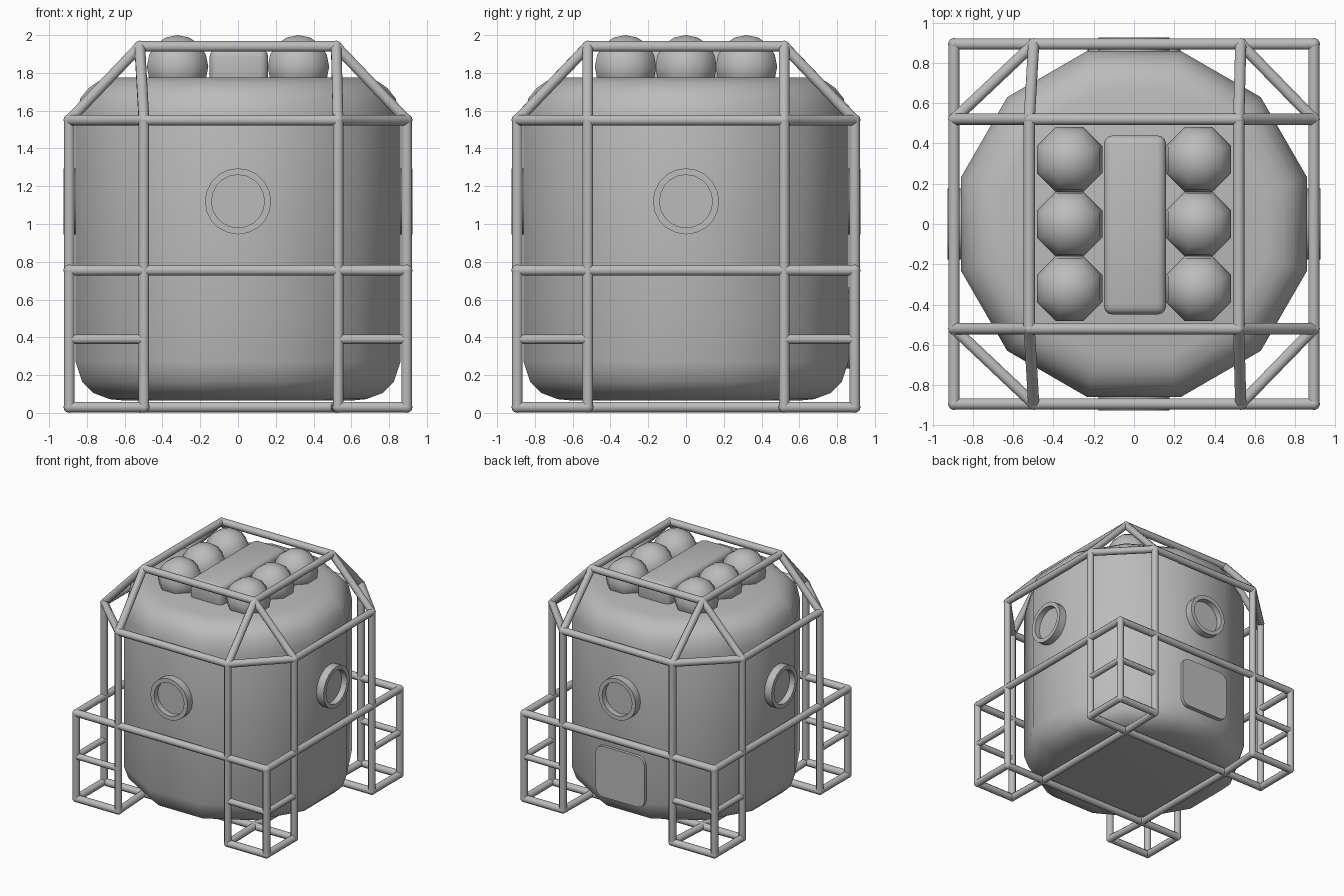
import bpy, bmesh, math
from mathutils import Vector, Matrix

if "Cube" in bpy.data.objects:
    bpy.data.objects.remove(bpy.data.objects["Cube"])

grey = bpy.data.materials.new("light_grey")
grey.diffuse_color = (0.5, 0.5, 0.5, 1)
grey.use_nodes = True
grey.node_tree.nodes["Principled BSDF"].inputs["Base Color"].default_value = grey.diffuse_color


def finish(name, bm, angle=45):
    bmesh.ops.recalc_face_normals(bm, faces=bm.faces)
    me = bpy.data.meshes.new(name)
    bm.to_mesh(me)
    bm.free()
    ob = bpy.data.objects.new(name, me)
    bpy.context.collection.objects.link(ob)
    me.materials.append(grey)
    bpy.ops.object.select_all(action='DESELECT')
    ob.select_set(True)
    bpy.context.view_layer.objects.active = ob
    bpy.ops.object.shade_smooth_by_angle(angle=math.radians(angle))
    return ob


def lathe(bm, profile, n, start=0.0, closed=False, matrix=Matrix()):
    rings = []
    for r, z in profile:
        rings.append([bm.verts.new(matrix @ Vector((r * math.cos(start + 2 * math.pi * i / n),
                                                    r * math.sin(start + 2 * math.pi * i / n), z)))
                      for i in range(n)])
    pairs = list(zip(rings, rings[1:]))
    if closed:
        pairs.append((rings[-1], rings[0]))
    else:
        bm.faces.new(rings[0][::-1])
        bm.faces.new(rings[-1])
    for a, b in pairs:
        for i in range(n):
            j = (i + 1) % n
            bm.faces.new((a[i], a[j], b[j], b[i]))


def rounded_box(name, size, centre, radius, segments, edge_rule=lambda d: True):
    bm = bmesh.new()
    bmesh.ops.create_cube(bm, size=1, matrix=Matrix.Translation(centre) @ Matrix.Diagonal((*size, 1)))
    edges = [e for e in bm.edges if edge_rule((e.verts[0].co - e.verts[1].co).normalized())]
    bmesh.ops.bevel(bm, geom=edges, offset=radius, segments=segments, profile=0.5, affect='EDGES')
    return finish(name, bm)


# Twelve-sided cabin with rounded shoulders (profile is distance to the flats)
profile = [(0.60, 0.065), (0.68, 0.073), (0.765, 0.105), (0.825, 0.165), (0.86, 0.27),
           (0.86, 1.55), (0.835, 1.665), (0.79, 1.72), (0.74, 1.755), (0.66, 1.775)]
bm = bmesh.new()
k = 1 / math.cos(math.pi / 12)
lathe(bm, [(r * k, z) for r, z in profile], 12, math.pi / 12)
finish("cabin", bm)

# Portholes on all four sides
for i, side in enumerate(("right", "back", "left", "front")):
    m = (Matrix.Rotation(i * math.pi / 2, 4, 'Z') @ Matrix.Translation((0, 0, 1.12))
         @ Matrix.Rotation(math.pi / 2, 4, 'Y'))
    bm = bmesh.new()
    lathe(bm, [(0.175, 0.82), (0.175, 0.925), (0.14, 0.925), (0.14, 0.82)], 20, 0, True, m)
    finish(side + "_porthole_ring", bm)
    bm = bmesh.new()
    lathe(bm, [(0.145, 0.83), (0.145, 0.875)], 20, 0, False, m)
    finish(side + "_porthole_glass", bm)

# Hatch low on the back
rounded_box("back_hatch", (0.46, 0.08, 0.43), (0, 0.845, 0.45), 0.07, 4, lambda d: abs(d.y) > 0.9)

# Roof box and round tanks
rounded_box("roof_box", (0.31, 0.89, 0.2), (0.005, -0.005, 1.83), 0.045, 3)
for x in (-0.32, 0.32):
    for y in (-0.32, 0, 0.32):
        bm = bmesh.new()
        bmesh.ops.create_uvsphere(bm, u_segments=8, v_segments=8, radius=0.176,
                                  matrix=Matrix.Translation((x, y, 1.832))
                                  @ Matrix.Diagonal((1, 1, 0.955, 1))
                                  @ Matrix.Rotation(math.pi / 8, 4, 'Z'))
        finish("roof_tank", bm, 60)

# Tubular frame
O, I, R = 0.893, 0.52, 0.03
LOW, MID, HIGH, TOP, RUNG = 0.031, 0.755, 1.55, 1.94, 0.39
bars = []


def bar(a, b, r=R):
    bars.append((Vector(a), Vector(b), r))


def post_x(sx):
    return 0.53 if sx > 0 else -0.498


for sx in (-1, 1):
    px = post_x(sx)
    for sy in (-1, 1):
        corner, fx, fy, inner = (sx * O, sy * O), (px, sy * O), (sx * O, sy * I), (sx * I, sy * I)
        bar((*corner, LOW), (*corner, MID))
        for p in (fx, fy):
            bar((*p, LOW), (*p, HIGH))              # long posts
            bar((*p, LOW), (*corner, LOW))          # foot outline
            bar((*p, LOW), (*inner, LOW))
            bar((*p, RUNG), (*corner, RUNG), 0.026)  # step rungs
            bar((*p, HIGH), (*inner, TOP))          # roof struts
        bar((*fx, HIGH), (*fy, HIGH))               # chamfered corner
for s in (-1, 1):
    bar((-O, s * O, MID), (O, s * O, MID))
    bar((s * O, -O, MID), (s * O, O, MID))
    bar((post_x(-1), s * O, HIGH), (post_x(1), s * O, HIGH))
    bar((s * O, -I, HIGH), (s * O, I, HIGH))
    for z in (LOW, TOP):
        bar((-I, s * I, z), (I, s * I, z))
        bar((s * I, -I, z), (s * I, I, z))

bm = bmesh.new()
joints = set()
for a, b, r in bars:
    d = b - a
    rot = d.to_track_quat('Z', 'Y').to_matrix().to_4x4()
    bmesh.ops.create_cone(bm, cap_ends=True, segments=8, radius1=r, radius2=r, depth=d.length,
                          matrix=Matrix.Translation((a + b) / 2) @ rot @ Matrix.Rotation(math.pi / 8, 4, 'Z'))
    if r == R:
        joints |= {tuple(round(c, 4) for c in p) for p in (a, b)}
for p in sorted(joints):
    bmesh.ops.create_uvsphere(bm, u_segments=8, v_segments=6, radius=0.031, matrix=Matrix.Translation(p))
finish("tube_frame", bm, 50)
